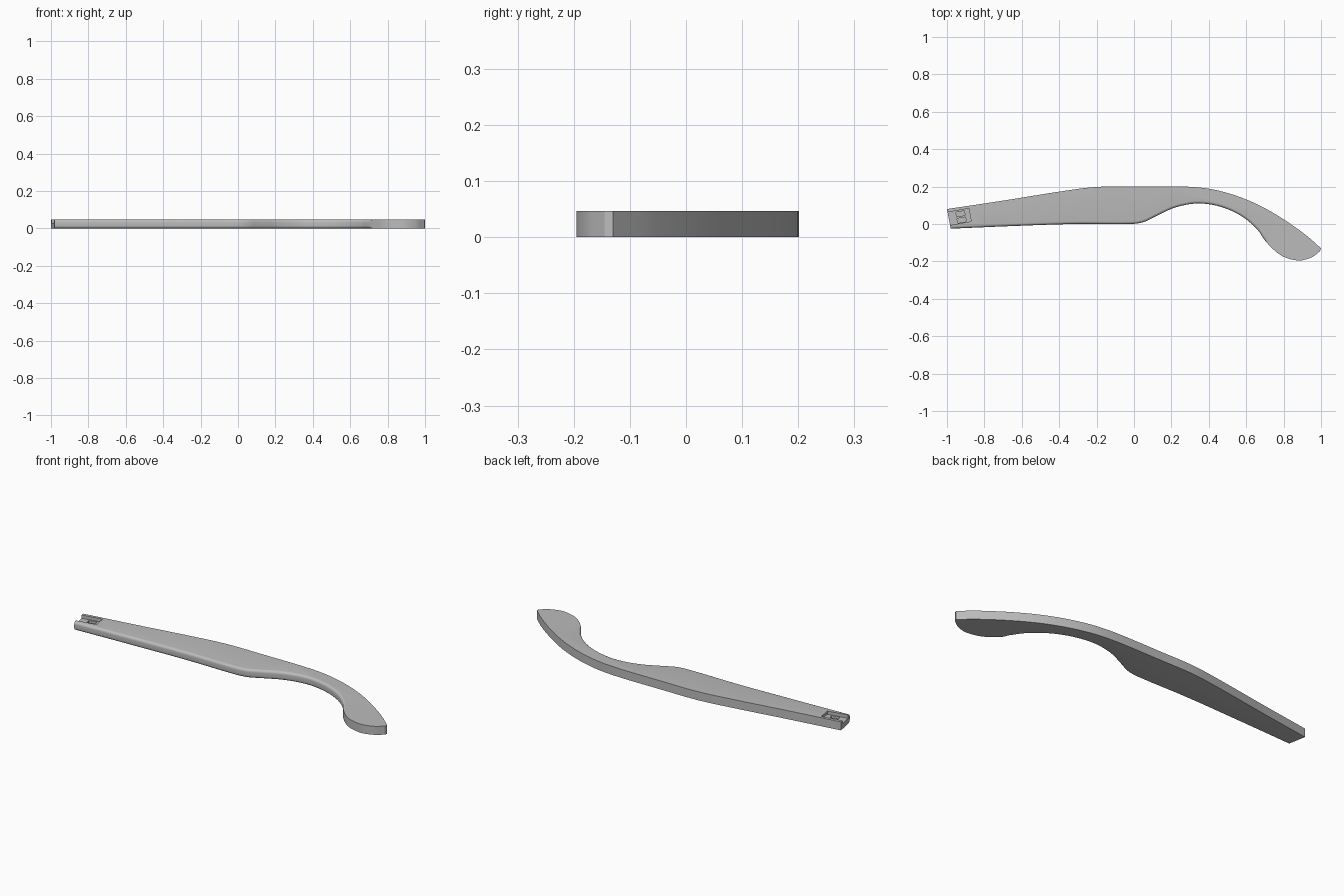
import bpy, bmesh, math
from mathutils import Vector, Matrix

H = 0.047        # thickness of the arm
FILLET = 0.014   # rounding along the lower edge
STEPS = 7        # curve samples between profile points

cube = bpy.data.objects.get("Cube")
if cube:
    bpy.data.objects.remove(cube, do_unlink=True)

grey = bpy.data.materials.new("plain grey")
grey.use_nodes = True
colour = (0.5, 0.5, 0.5, 1)
grey.diffuse_color = colour
grey.node_tree.nodes["Principled BSDF"].inputs["Base Color"].default_value = colour


def smooth_path(points):
    """Smooth curve passing through all the points."""
    p = [Vector(q) for q in points]
    p = [2 * p[0] - p[1]] + p + [2 * p[-1] - p[-2]]
    out = []
    for a, b, c, d in zip(p, p[1:], p[2:], p[3:]):
        # tangents scaled to uneven spacing
        ab, bc, cd = (b - a).length, (c - b).length, (d - c).length
        m1 = (c - a) * bc / (ab + bc)
        m2 = (d - b) * bc / (bc + cd)
        for i in range(STEPS):
            t = i / STEPS
            out.append((2*t**3 - 3*t**2 + 1) * b + (t**3 - 2*t**2 + t) * m1
                       + (3*t**2 - 2*t**3) * c + (t**3 - t**2) * m2)
    return out + [p[-2]]


# Outline: hinge end along the lower edge to the tip, then back along the top
lower = smooth_path([(-0.98, -0.025), (-0.65, -0.011), (-0.32, 0), (-0.02, 0),
                     (0.05, 0.01), (0.12, 0.043), (0.22, 0.088), (0.34, 0.11),
                     (0.46, 0.093), (0.57, 0.045), (0.655, -0.025),
                     (0.71, -0.1), (0.79, -0.17), (0.88, -0.195),
                     (0.95, -0.178), (0.995, -0.145)])
upper = smooth_path([(1.0, -0.13), (0.92, -0.06), (0.8, 0.025), (0.68, 0.095),
                     (0.55, 0.15), (0.41, 0.187), (0.27, 0.2), (0, 0.2),
                     (-0.2, 0.198), (-0.38, 0.176), (-0.7, 0.125), (-1, 0.08)])

bm = bmesh.new()
base = [bm.verts.new((p.x, p.y, 0)) for p in lower + upper]
face = bm.faces.new(base)
bmesh.ops.extrude_face_region(bm, geom=[face], use_keep_orig=True)
top = [v for v in bm.verts if v not in set(base)]
bmesh.ops.translate(bm, verts=top, vec=(0, 0, H))
bmesh.ops.recalc_face_normals(bm, faces=bm.faces)

# Rounded lower edge, ending where the ear tip begins
soft = {(round(p.x, 4), round(p.y, 4)) for p in lower if p.x < 0.71}
edges = [e for e in bm.edges
         if abs(e.verts[0].co.z - e.verts[1].co.z) < 1e-5
         and all((round(v.co.x, 4), round(v.co.y, 4)) in soft for v in e.verts)]
bmesh.ops.bevel(bm, geom=edges, offset=FILLET, segments=5, profile=0.5,
                affect='EDGES', clamp_overlap=False)
mesh = bpy.data.meshes.new("temple_arm")
bm.to_mesh(mesh)
bm.free()
arm = bpy.data.objects.new("temple_arm", mesh)
bpy.context.collection.objects.link(arm)
mesh.materials.append(grey)

# Frame of the slanted hinge end: u runs along the arm, v across it
end_frame = Matrix.Translation((-0.99, 0.028, 0)) @ Matrix.Rotation(0.18, 4, 'Z')


def cut(name, u, v, length, width, floor):
    """Cut a box-shaped recess in the top, down to the floor height."""
    tall = 0.1
    box_bm = bmesh.new()
    bmesh.ops.create_cube(box_bm, size=1, matrix=end_frame
                          @ Matrix.Translation((u, v, floor + tall / 2))
                          @ Matrix.Diagonal((length, width, tall, 1)))
    box_mesh = bpy.data.meshes.new(name)
    box_bm.to_mesh(box_mesh)
    box_bm.free()
    box_mesh.materials.append(grey)
    box = bpy.data.objects.new(name, box_mesh)
    box.hide_render = True
    bpy.context.collection.objects.link(box)
    mod = arm.modifiers.new(name, 'BOOLEAN')
    mod.operation = 'DIFFERENCE'
    mod.solver = 'EXACT'
    mod.object = box
    bpy.ops.object.modifier_apply(modifier=mod.name)
    bpy.data.objects.remove(box, do_unlink=True)


bpy.ops.object.select_all(action='DESELECT')
arm.select_set(True)
bpy.context.view_layer.objects.active = arm

# Hinge pocket open at the end, with two deeper slots in its floor
cut("hinge_pocket", 0.04, 0, 0.15, 0.07, H - 0.018)
for v in (0.015, -0.019):
    cut("hinge_slot", 0.066, v, 0.046, 0.024, H - 0.032)

bpy.ops.object.shade_smooth_by_angle(angle=math.radians(30))
